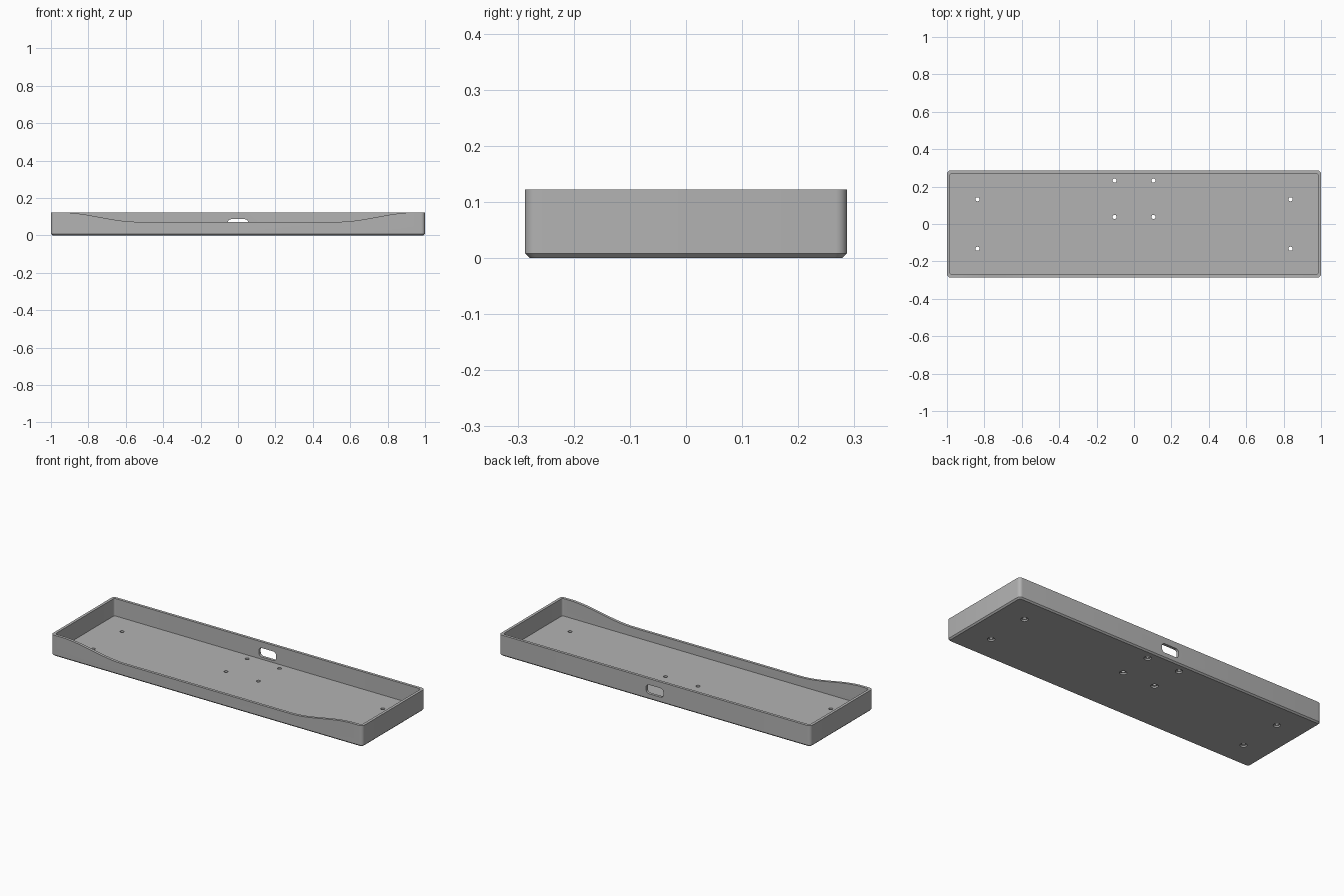
import bpy, bmesh, math

default = bpy.data.objects.get("Cube")
if default:
    bpy.data.objects.remove(default)

HX, HY, H = 1.0, 0.287, 0.122      # half length, half depth, height
WALL, FLOOR, CHAMFER = 0.016, 0.021, 0.008

grey = bpy.data.materials.new("mid_grey")
grey.use_nodes = True
colour = (0.45, 0.45, 0.45, 1)
grey.diffuse_color = colour
grey.node_tree.nodes["Principled BSDF"].inputs["Base Color"].default_value = colour


def rounded_rect(hx, hy, r, steps=6):
    """Outline of a rounded rectangle, counter-clockwise."""
    pts = []
    for k, (sx, sy) in enumerate([(1, 1), (-1, 1), (-1, -1), (1, -1)]):
        for i in range(steps + 1):
            a = math.pi / 2 * (k + i / steps)
            pts.append((sx * (hx - r) + r * math.cos(a),
                        sy * (hy - r) + r * math.sin(a)))
    return pts


def circle(x, y, r, n=24):
    return [(x + r * math.cos(math.tau * i / n),
             y + r * math.sin(math.tau * i / n)) for i in range(n)]


def loft(name, rings):
    """Closed solid through equal-length rings of 3D points."""
    bm = bmesh.new()
    loops = [[bm.verts.new(p) for p in ring] for ring in rings]
    for a, b in zip(loops, loops[1:]):
        for i in range(len(a)):
            j = (i + 1) % len(a)
            bm.faces.new((a[i], a[j], b[j], b[i]))
    bm.faces.new(loops[0][::-1])
    bm.faces.new(loops[-1])
    bmesh.ops.recalc_face_normals(bm, faces=bm.faces)
    mesh = bpy.data.meshes.new(name)
    bm.to_mesh(mesh)
    bm.free()
    mesh.materials.append(grey)
    obj = bpy.data.objects.new(name, mesh)
    bpy.context.collection.objects.link(obj)
    return obj


def at_z(outline, z):
    return [(x, y, z) for x, y in outline]


def along_y(outline, y0, y1):
    return [[(x, y, z) for x, z in outline] for y in (y0, y1)]


def cut(body, cutter):
    cutter.hide_render = True
    mod = body.modifiers.new("cut", "BOOLEAN")
    mod.operation, mod.solver, mod.object = "DIFFERENCE", "EXACT", cutter
    bpy.context.view_layer.objects.active = body
    bpy.ops.object.modifier_apply(modifier=mod.name)
    bpy.data.objects.remove(cutter)


# Tray body: chamfered base, outer wall, rim, inner wall and floor
outer = rounded_rect(HX, HY, 0.02)
inner = rounded_rect(HX - WALL, HY - WALL, 0.012)
tray = loft("tray", [
    at_z(rounded_rect(HX - CHAMFER, HY - CHAMFER, 0.014), 0),
    at_z(outer, CHAMFER), at_z(outer, H),
    at_z(inner, H), at_z(inner, FLOOR)])

# Front wall dip: smooth S-curve falling from each end to a long flat middle
LOW, X_HIGH, X_LOW, STEPS = 0.072, 0.95, 0.53, 20
right = []
for i in range(STEPS + 1):
    t = i / STEPS
    z = LOW + (H + 0.0005 - LOW) * (1 - math.cos(math.pi * t)) / 2
    right.append((X_LOW + (X_HIGH - X_LOW) * t, z))
dip = [(-x, z) for x, z in reversed(right)] + right
dip += [(X_HIGH, 0.2), (-X_HIGH, 0.2)]
cut(tray, loft("dip_cutter", along_y(dip, -0.4, -0.2)))

# Rounded cable slot through the back wall
slot = [(x, z + 0.06) for x, z in rounded_rect(0.055, 0.026, 0.018)]
cut(tray, loft("slot_cutter", along_y(slot, 0.2, 0.4)))

# Screw holes, counterbored from below
corners = [(0.837, 0.132), (0.837, -0.132)]
centre = [(0.104, 0.232), (0.104, 0.038)]
for px, y in corners + centre:
    for x in (px, -px):
        wide, narrow = circle(x, y, 0.019), circle(x, y, 0.011)
        cut(tray, loft("hole_cutter", [
            at_z(wide, -0.02), at_z(wide, 0.009),
            at_z(narrow, 0.009), at_z(narrow, 0.05)]))

# Smooth rounded corners, crisp edges
tray.select_set(True)
bpy.context.view_layer.objects.active = tray
bpy.ops.object.shade_smooth_by_angle(angle=math.radians(30))
